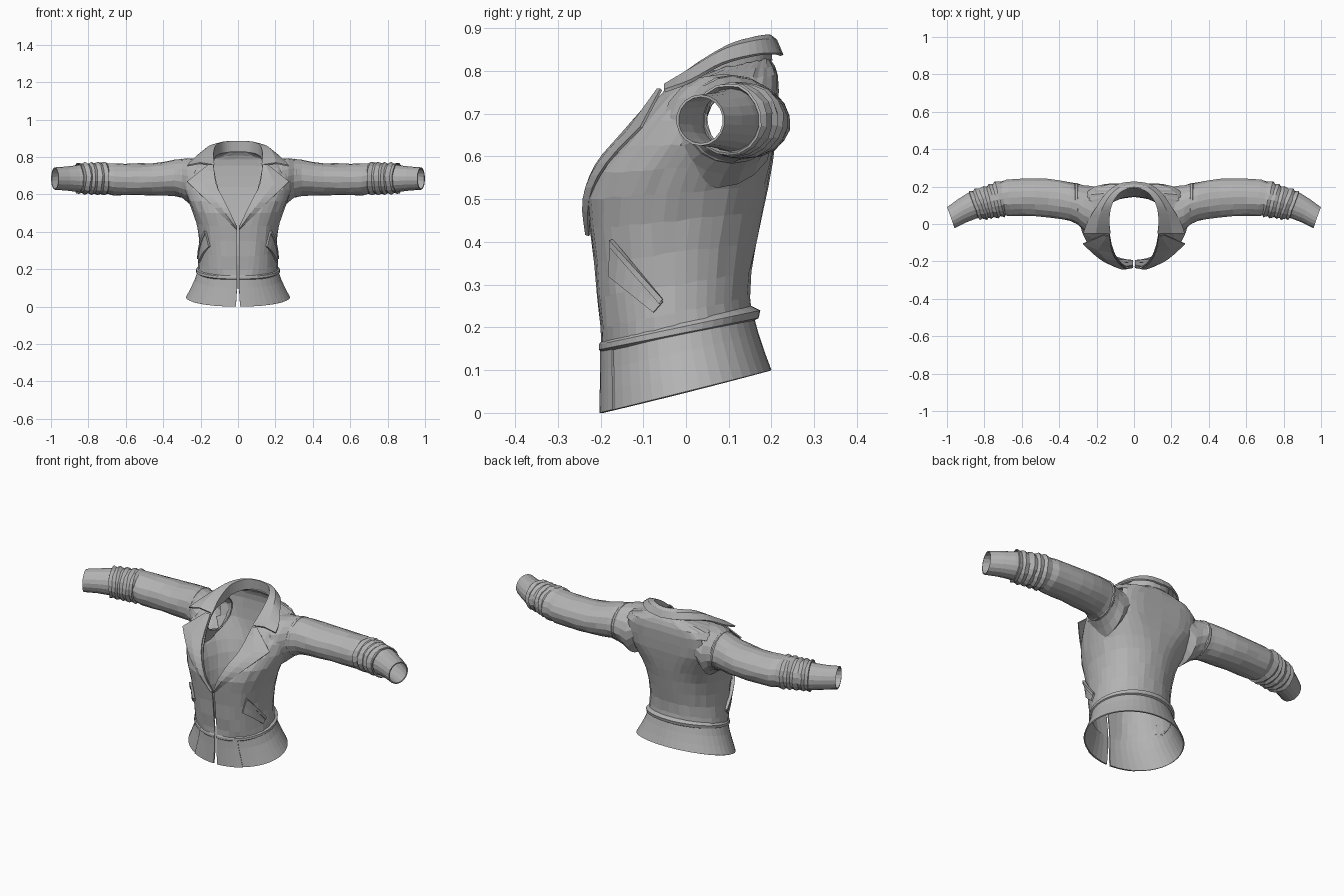
import bpy, bmesh, random
from math import sin, cos, pi, asin
from mathutils import Vector

random.seed(4)
if "Cube" in bpy.data.objects:
    bpy.data.objects.remove(bpy.data.objects["Cube"])

cloth = bpy.data.materials.new("grey cloth")
cloth.use_nodes = True
colour = (0.45, 0.45, 0.45, 1)
cloth.diffuse_color = colour
cloth.node_tree.nodes["Principled BSDF"].inputs["Base Color"].default_value = colour


def sheet(name, rows, thick=0.006, hole=None, offset=-1, jitter=0.0):
    """Grid of points to a mirrored cloth panel, optionally with a hole."""
    bm = bmesh.new()
    grid = [[bm.verts.new(p) for p in row] for row in rows]
    for low, high in zip(grid, grid[1:]):
        for j in range(len(low) - 1):
            bm.faces.new((low[j], low[j + 1], high[j + 1], high[j]))
    bmesh.ops.remove_doubles(bm, verts=bm.verts, dist=0.0002)
    if hole:
        cut = [f for f in bm.faces if hole(f.calc_center_median())]
        bmesh.ops.delete(bm, geom=cut, context="FACES")
    for v in bm.verts:
        if jitter and v.co.x > 0.02:
            v.co += Vector([random.uniform(-jitter, jitter) for _ in range(3)])
    mesh = bpy.data.meshes.new(name)
    bm.to_mesh(mesh)
    bm.free()
    mesh.materials.append(cloth)
    obj = bpy.data.objects.new(name, mesh)
    bpy.context.collection.objects.link(obj)
    solid = obj.modifiers.new("thickness", "SOLIDIFY")
    solid.thickness, solid.offset = thick, offset
    mirror = obj.modifiers.new("mirror", "MIRROR")
    mirror.merge_threshold = 0.001


def half_ring(zf, zb, hx, yf, yb, start, pf=1, pb=1, steps=22, end=pi):
    """Half a rounded ring from the front opening to the back; low powers are boxier."""
    a0 = asin(min(1, start / hx) ** (1 / pf))
    mid, ry = (yf + yb) / 2, (yb - yf) / 2
    pts = []
    for k in range(steps + 1):
        a = a0 + (end - a0) * k / steps
        s = max(0, sin(a)) ** (pf if a < pi / 2 else pb)
        x = 0 if a > pi - .001 else hx * s
        pts.append((x, mid - ry * cos(a), zf + (zb - zf) * (1 - cos(a)) / 2))
    return pts


def smooth_path(points, steps=4):
    """Catmull-Rom curve through the points."""
    p = [Vector(q) for q in points]
    p = [p[0] * 2 - p[1]] + p + [p[-1] * 2 - p[-2]]
    out = []
    for a, b, c, d in zip(p, p[1:], p[2:], p[3:]):
        for k in range(steps):
            t = k / steps
            out.append(b + (c - a) * t / 2 + (a * 2 - b * 5 + c * 4 - d) * t * t / 2
                       + (b * 3 - a - c * 3 + d) * t ** 3 / 2)
    return out + [p[-2]]


def circle(x, y, z, ry, rz, lean, sides=18):
    """Sleeve cross-section, leaning in plan."""
    angles = [2 * pi * k / sides for k in range(sides + 1)]
    return [(x - lean * ry * sin(a), y - ry * sin(a), z + rz * cos(a)) for a in angles]


def tube(name, rings, **kw):
    sheet(name, [circle(*r) for r in rings], **kw)


# Torso: front z, back z, half width, front y, back y, opening x, front and back power
torso = [
    (.15, .225, .215, -.198, .155, .006, .9, 1),
    (.20, .27, .212, -.2, .15, .006, .75, 1),
    (.27, .33, .205, -.208, .153, .006, .65, 1),
    (.35, .40, .21, -.215, .165, .006, .62, .95),
    (.43, .47, .222, -.225, .18, .006, .62, .9),
    (.5, .53, .245, -.232, .193, .04, .63, .8),
    (.56, .585, .268, -.215, .203, .07, .65, .65),
    (.62, .64, .288, -.17, .21, .1, .65, .5),
    (.68, .70, .295, -.122, .215, .12, .65, .45),
    (.74, .755, .288, -.07, .217, .128, .65, .45),
    (.765, .79, .25, -.05, .215, .13, .7, .5),
    (.775, .812, .19, -.035, .208, .132, .8, .75),
    (.78, .83, .14, -.035, .195, .135, 1, 1),
]


def in_armhole(c):
    return c.x > .23 and ((c.y - .1) / .1) ** 2 + ((c.z - .685) / .09) ** 2 < 1


sheet("torso", [half_ring(*r) for r in torso], hole=in_armhole, jitter=.0025)

# Waist seam band and flared skirt
band = [(.142, .215, .212, -.198, .158, .006, .9), (.148, .222, .224, -.204, .17, .006, .9),
        (.16, .24, .224, -.204, .174, .006, .9), (.166, .25, .212, -.2, .153, .006, .9)]
sheet("waist_band", [half_ring(*r) for r in band], thick=.004)

skirt = [(0, .1, .278, -.2, .2, .012), (.05, .14, .255, -.199, .185, .008),
         (.1, .185, .232, -.198, .17, .006), (.155, .228, .215, -.198, .158, .006)]
sheet("skirt", [half_ring(*r) for r in skirt])
panel = [half_ring(zf, zb, hx + .005, yf - .003, yb, x, steps=5, end=.56)
         for zf, zb, hx, yf, yb, x in skirt]
sheet("skirt_front_panel", panel)

# Sleeves: centre x, y, z, radius in y, radius in z, lean of the ring
# The first rings flare into the torso to form the shoulder and underarm
sleeve = [
    (.17, .075, .7, .12, .09, 0), (.235, .074, .66, .132, .134, 0),
    (.27, .087, .676, .124, .116, 0), (.3, .106, .686, .11, .103, 0),
    (.34, .12, .69, .103, .096, 0), (.4, .131, .685, .104, .09, 0),
    (.46, .138, .681, .104, .087, 0), (.53, .142, .68, .102, .086, 0),
    (.6, .143, .68, .099, .085, 0), (.67, .139, .681, .098, .086, .1),
]
# gathered folds above the cuff, slanting unevenly
for k in range(10):
    bump = .005 if k % 2 else -.003
    sleeve.append((.7 + .017 * k, .136 - .0042 * k, .686, .094 - .0022 * k + bump,
                   .086 - .0007 * k + bump, .2 + .02 * k + random.uniform(-.08, .08)))
tube("sleeve", sleeve, jitter=.0025)
seam = [(x, .109 + (x - .305) / 3, .687, r, r - .008, 0)
        for x, r in ((.298, .108), (.303, .112), (.312, .111), (.318, .105))]
tube("armhole_seam", seam, thick=.003)
cuff = [(.845, .104, .685, .07, .074, .4), (.87, .095, .685, .067, .07, .4),
        (.92, .07, .685, .062, .064, .38), (.979, .034, .685, .057, .06, .36)]
tube("cuff", cuff)

# Lapel: roll edge to outer edge
roll = smooth_path([(.006, -.224, .42), (.04, -.238, .5), (.08, -.21, .58),
                    (.115, -.152, .65), (.132, -.058, .757)], 3)
tip, notch, base = Vector((.272, -.105, .668)), Vector((.16, -.058, .757)), Vector((.008, -.226, .415))
outer = []
for k in range(len(roll)):
    t = k / (len(roll) - 1)
    if t <= .75:
        p = base.lerp(tip, t / .75)
        p.y -= .045 * sin(pi * t / .75)
    else:
        p = tip.lerp(notch, (t - .75) / .25)
    outer.append(p)
middle = [p.lerp(q, .5) - Vector((0, .008, 0)) for p, q in zip(roll, outer)]
sheet("lapel", [outer, middle, roll], offset=0)

# Collar: stand, crest and falling outer edge
crest = smooth_path([(.132, -.05, .76), (.137, .02, .815), (.125, .1, .862),
                     (.09, .16, .88), (.05, .188, .885), (0, .198, .885)])
fall = smooth_path([(.272, -.052, .757), (.25, .01, .78), (.205, .085, .82),
                    (.15, .165, .84), (.08, .215, .842), (0, .228, .838)])
stand = [Vector((p.x, p.y + .004, p.z - .06 * min(1, k / 6))) for k, p in enumerate(crest)]
shoulder = [p.lerp(q, .5) + Vector((0, 0, .012)) for p, q in zip(crest, fall)]
sheet("collar", [fall, shoulder, crest], thick=.008)
sheet("collar_stand", [stand, crest])


# Slanted pocket lying on the torso side
def on_side(y, z, lift):
    for lo, hi in zip(torso, torso[1:]):
        t = (z - lo[0]) / (hi[0] - lo[0])
        if 0 <= t <= 1:
            hx, yf, yb, power = [lo[i] + (hi[i] - lo[i]) * t for i in (2, 3, 4, 6)]
            u = (2 * y - yf - yb) / (yb - yf)
            return (hx * max(0, 1 - u * u) ** (power / 2) + lift, y - lift / 2, z)


def slanted(name, corners, lift, thick):
    a, b, c, d = [Vector(p) for p in corners]
    rows = []
    for v in (0, .5, 1):
        start, stop = a.lerp(d, v), b.lerp(c, v)
        rows.append([on_side(*start.lerp(stop, k / 6), lift) for k in range(7)])
    sheet(name, rows, thick)


slanted("pocket_flap", [(-.178, .32), (-.072, .235), (-.05, .26), (-.173, .4)], .01, .014)
slanted("pocket_welt", [(-.173, .388), (-.056, .255), (-.048, .266), (-.173, .404)], .014, .014)
